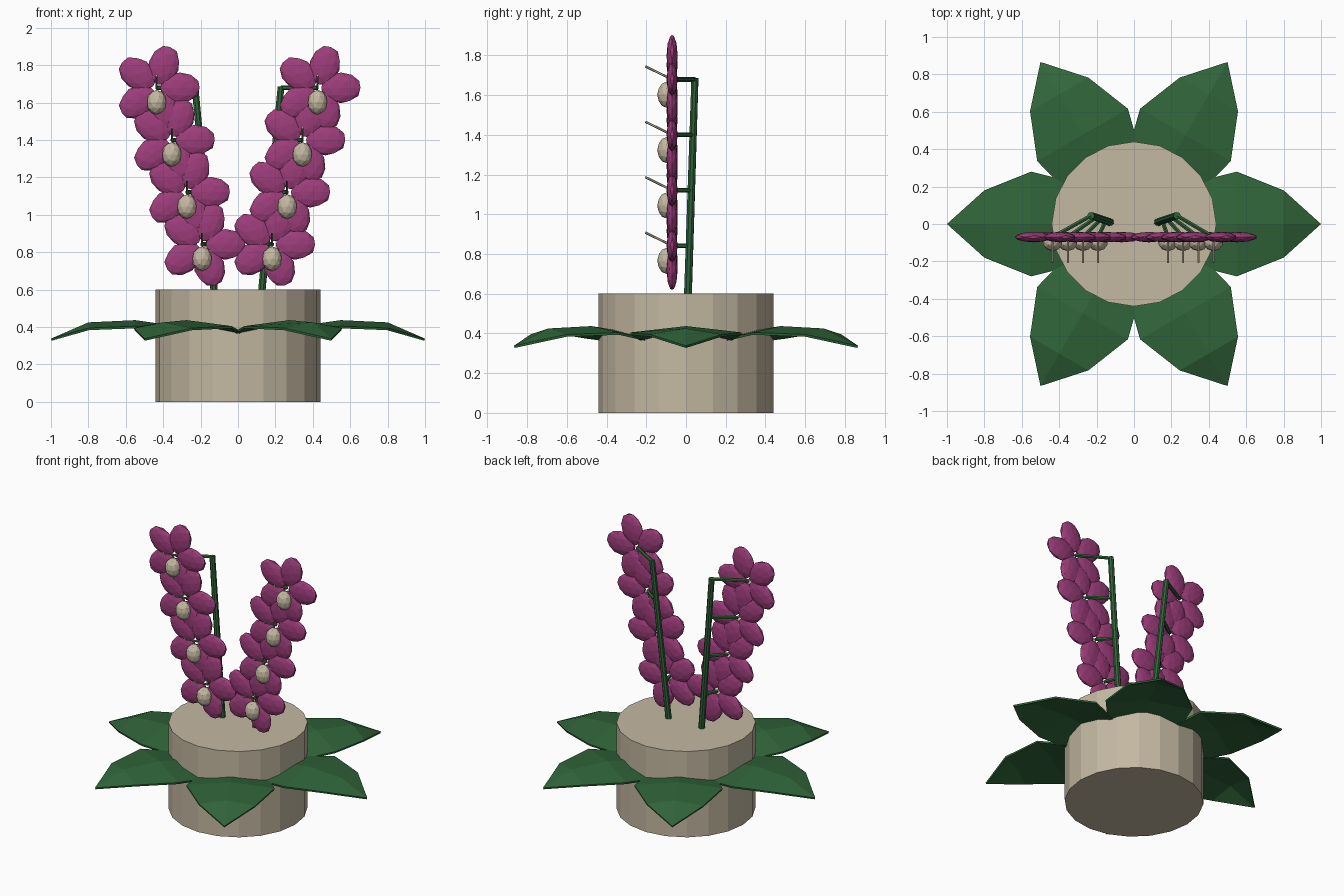
import bpy, bmesh, math
from mathutils import Vector, Matrix

if "Cube" in bpy.data.objects:
    bpy.data.objects.remove(bpy.data.objects["Cube"])


def material(name, rgb):
    m = bpy.data.materials.new(name)
    m.diffuse_color = (*rgb, 1)
    m.use_nodes = True
    m.node_tree.nodes["Principled BSDF"].inputs["Base Color"].default_value = m.diffuse_color
    return m


BEIGE = material("warm beige", (0.55, 0.48, 0.36))
GREEN = material("leaf green", (0.030, 0.130, 0.042))
MAGENTA = material("orchid magenta", (0.34, 0.047, 0.20))


def finish(name, bm, mat):
    mesh = bpy.data.meshes.new(name)
    bmesh.ops.recalc_face_normals(bm, faces=bm.faces)
    bm.to_mesh(mesh)
    bm.free()
    mesh.materials.append(mat)
    obj = bpy.data.objects.new(name, mesh)
    bpy.context.collection.objects.link(obj)
    return obj


def add_rod(bm, a, b, r1, r2, sides):
    a, b = Vector(a), Vector(b)
    d = b - a
    mat = Matrix.Translation((a + b) / 2) @ d.to_track_quat('Z', 'Y').to_matrix().to_4x4()
    bmesh.ops.create_cone(bm, cap_ends=True, segments=sides, radius1=r1,
                          radius2=r2, depth=d.length, matrix=mat)


def add_blob(bm, matrix, radii):
    bmesh.ops.create_icosphere(bm, subdivisions=2, radius=1,
                               matrix=matrix @ Matrix.Diagonal((*radii, 1)))


# Pot
bm = bmesh.new()
add_rod(bm, (0, 0, 0), (0, 0, 0.6), 0.44, 0.44, 20)
finish("pot", bm, BEIGE)

# Leaves: stations of (distance, half width, ridge height, edge height)
STATIONS = [(0.25, 0.19, 0.39, 0.36), (0.43, 0.25, 0.42, 0.385),
            (0.55, 0.28, 0.437, 0.405), (0.80, 0.18, 0.425, 0.395)]
for i in range(6):
    bm = bmesh.new()
    rows = [[bm.verts.new(p) for p in ((x, -w, e), (x, 0, r), (x, w, e))]
            for x, w, r, e in STATIONS]
    for r0, r1 in zip(rows, rows[1:]):
        for k in (0, 1):
            bm.faces.new((r0[k], r1[k], r1[k + 1], r0[k + 1]))
    tip = bm.verts.new((1.0, 0, 0.338))
    for k in (0, 1):
        bm.faces.new((rows[-1][k], tip, rows[-1][k + 1]))
    bm.transform(Matrix.Rotation(math.radians(60 * i), 4, 'Z'))
    leaf = finish(f"leaf_{i + 1}", bm, GREEN)
    solid = leaf.modifiers.new("thickness", 'SOLIDIFY')
    solid.thickness = 0.012
    solid.offset = -1

# Flower spikes: stem, branches and four blossoms on each side
FLOWER_Y = -0.07
for side, label, shift in ((-1, "left", -0.005), (1, "right", -0.005)):
    base = Vector((side * 0.128, 0.01, 0.60))
    top = Vector((side * 0.23, 0.045, 1.685))
    bm = bmesh.new()
    add_rod(bm, base - (top - base) * 0.05, top, 0.021, 0.019, 8)
    finish(f"{label}_stem", bm, GREEN)

    branches, petals, lips, pins = (bmesh.new() for _ in range(4))
    for n in range(4):
        x = side * (0.187 + 0.081 * n) + shift
        z = 0.842 + 0.279 * n
        centre = Vector((x, FLOWER_Y, z))
        joint = base.lerp(top, (z - base.z) / (top.z - base.z))
        add_rod(branches, joint, centre, 0.012, 0.012, 6)
        # Five flattened petals in a ring
        for k in range(5):
            m = (Matrix.Translation(centre)
                 @ Matrix.Rotation(math.radians(-72 * k), 4, 'Y')
                 @ Matrix.Translation((0.125, 0, 0)))
            add_blob(petals, m, (0.11, 0.028, 0.082))
        # Pale lip below the centre and a thin pin pointing forward
        add_blob(lips, Matrix.Translation((x, -0.097, z - 0.077)), (0.053, 0.048, 0.066))
        add_rod(pins, centre, (x, -0.205, z + 0.066), 0.006, 0.006, 6)
    finish(f"{label}_branches", branches, GREEN)
    finish(f"{label}_petals", petals, MAGENTA)
    finish(f"{label}_lips", lips, BEIGE)
    finish(f"{label}_pins", pins, BEIGE)
